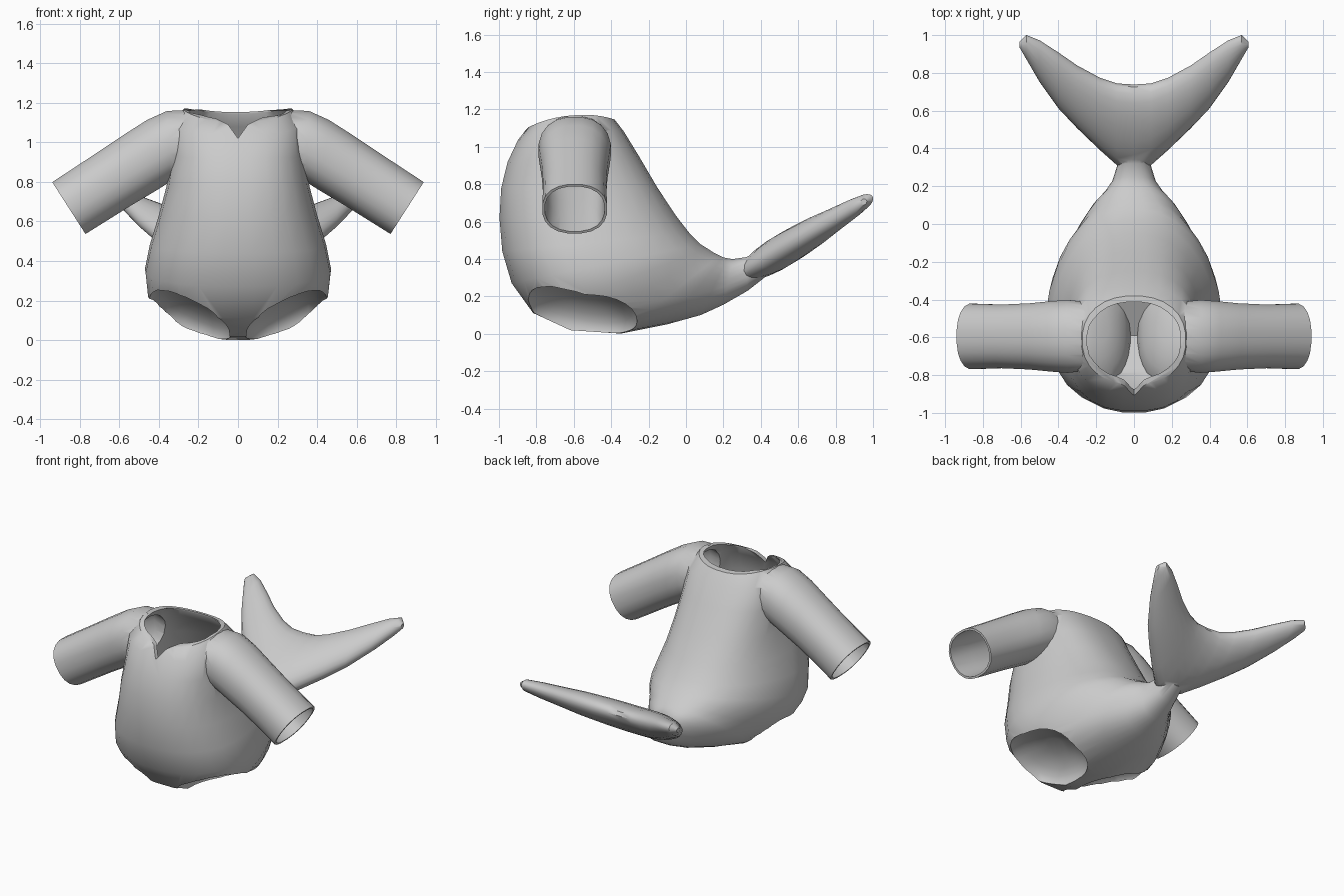
import bpy, bmesh, math
from mathutils import Vector

if "Cube" in bpy.data.objects:
    bpy.data.objects.remove(bpy.data.objects["Cube"])

grey = bpy.data.materials.new("soft_grey")
grey.diffuse_color = (0.6, 0.6, 0.6, 1)
grey.use_nodes = True
grey.node_tree.nodes["Principled BSDF"].inputs["Base Color"].default_value = grey.diffuse_color


def loft(name, rings):
    """Closed solid through a list of equal-length rings of points."""
    bm = bmesh.new()
    loops = [[bm.verts.new(p) for p in r] for r in rings]
    n = len(loops[0])
    for a, b in zip(loops, loops[1:]):
        for i in range(n):
            j = (i + 1) % n
            bm.faces.new((a[i], a[j], b[j], b[i]))
    bm.faces.new(loops[0])
    bm.faces.new(loops[-1])
    bmesh.ops.recalc_face_normals(bm, faces=bm.faces[:])
    me = bpy.data.meshes.new(name)
    bm.to_mesh(me)
    bm.free()
    me.materials.append(grey)
    ob = bpy.data.objects.new(name, me)
    bpy.context.collection.objects.link(ob)
    return ob


def oval(c, u, v, n=28, e=2.0, lift=0.0, egg=0.0):
    """Superellipse around c with half axes u and v, narrowed towards +u by egg."""
    pts = []
    for i in range(n):
        t = 2 * math.pi * (i + 0.5) / n
        co, si = math.cos(t), math.sin(t)
        a = math.copysign(abs(co) ** (2 / e), co)
        b = math.copysign(abs(si) ** (2 / e), si) * (1 - egg * a)
        pts.append(c + u * a + v * b + Vector((0, 0, lift * si * si)))
    return pts


def boolean(ob, other, op):
    bpy.context.view_layer.objects.active = ob
    m = ob.modifiers.new("cut", 'BOOLEAN')
    m.operation, m.solver, m.object = op, 'EXACT', other
    bpy.ops.object.modifier_apply(modifier=m.name)
    bpy.data.objects.remove(other)


# torso and tail root: front (y, z), back (y, z), half width, egg
TORSO = [((-.85, 1.10), (-.38, 1.145), .275, 0), ((-.90, 1.035), (-.33, 1.08), .33, 0),
         ((-.955, .92), (-.25, .95), .34, 0), ((-.99, .78), (-.15, .78), .36, .04),
         ((-1.0, .62), (-.05, .63), .40, .08), ((-.985, .44), (.02, .54), .44, .13),
         ((-.935, .27), (.08, .48), .462, .17), ((-.82, .11), (.12, .455), .445, .2),
         ((-.62, .018), (.15, .435), .385, .22), ((-.35, 0), (.18, .42), .315, .2),
         ((-.10, .05), (.20, .41), .24, .15), ((.08, .10), (.22, .405), .165, .1),
         ((.20, .155), (.25, .40), .115, 0), ((.33, .23), (.32, .41), .085, 0),
         ((.42, .30), (.42, .46), .07, 0)]


def torso_rings(stations, inset=0.0):
    rings = []
    for k, (f, b, w, egg) in enumerate(stations):
        f, b = Vector((0, *f)), Vector((0, *b))
        h = (b - f) / 2
        u = h * (1 - inset / h.length)
        rings.append(oval((f + b) / 2, u, Vector((w - inset, 0, 0)),
                          e=2.5 if 0 < k < 4 else 2.25, egg=egg,
                          lift=(.045, .03)[k] if k < 2 else 0))
    return rings


suit = loft("suit_body", torso_rings(TORSO))

# tail fluke: x, leading y, trailing y, thickness
HALF = [(.09, .315, .74, .17), (.18, .395, .77, .165), (.30, .51, .835, .15),
        (.40, .615, .905, .125), (.50, .755, .97, .10), (.57, .875, .998, .075),
        (.605, .935, .965, .03)]
fluke = [(-x, a, b, t) for x, a, b, t in reversed(HALF)] + [(0, .28, .735, .17)] + HALF
slope = Vector((0, 1, .6))
rings = []
for x, a, b, t in fluke:
    m = (a + b) / 2
    rings.append(oval(Vector((x, m, .315 + .6 * (m - .3))), slope * (b - a) / 2,
                      Vector((0, -.25, .45)) * t, n=20))
boolean(suit, loft("tail_fluke", rings), 'UNION')

# sleeves: top (x, z), bottom (x, z), half depth
SLEEVE = [((.26, 1.165), (.26, .84), .185), ((.36, 1.16), (.34, .80), .195),
          ((.46, 1.115), (.42, .75), .188), ((.57, 1.045), (.53, .685), .177),
          ((.75, .925), (.65, .61), .17), ((.94, .80), (.77, .535), .175)]


def sleeve(name, side, inset=0.0):
    rings = []
    for t, b, d in SLEEVE:
        t, b = Vector((side * t[0], -.595, t[1])), Vector((side * b[0], -.595, b[1]))
        h = (t - b) / 2
        rings.append(oval((t + b) / 2, h * (1 - inset / h.length),
                          Vector((0, d - inset, 0)), n=20, e=2.3))
    if inset:  # run the hollow past the cuff and into the torso
        rings.append([p + Vector((side * .09, 0, -.055)) for p in rings[-1]])
        # stay below the neck rim at the torso end
        rings[0] = [p - Vector((0, 0, .03)) for p in rings[0]]
        rings.insert(0, [p - Vector((side * .06, 0, .02)) for p in rings[0]])
    return loft(name, rings)


for s in (1, -1):
    boolean(suit, sleeve("sleeve", s), 'UNION')


# leg pocket: domed recess running out through the underside
def leg(name, side, grow=0.0):
    n = Vector((side * .43, -.18, -.885)).normalized()
    v = Vector((0, -.6, .12))
    v = (v - n * v.dot(n)).normalized()
    u = n.cross(v)
    c = Vector((side * .25, -.565, .105))
    prof = [(math.sin(a), -math.cos(a) * (.13 + grow))
            for a in (math.pi / 2 * k / 6 for k in range(1, 7))] + [(1, .4)]
    return loft(name, [oval(c + n * d, u * (.23 + grow) * r, v * (.31 + grow) * r, e=2.4)
                       for r, d in prof])


# torso hollow, leaving material around the leg pockets
rings = torso_rings(TORSO[:9], .032)
rings.insert(0, [p + Vector((0, 0, .2)) for p in rings[0]])
hollow = loft("torso_hollow", rings)
for s in (1, -1):
    boolean(hollow, leg("pocket_wall", s, .018), 'DIFFERENCE')
boolean(suit, hollow, 'DIFFERENCE')
for s in (1, -1):
    boolean(suit, leg("leg_pocket", s), 'DIFFERENCE')
    boolean(suit, sleeve("sleeve_hollow", s, .014), 'DIFFERENCE')

# neckline notch
vee = [(0, 1.02), (.05, 1.09), (.12, 1.125), (.12, 1.3), (-.12, 1.3), (-.12, 1.125), (-.05, 1.09)]
boolean(suit, loft("neck_notch", [[Vector((x, y, z)) for x, z in vee] for y in (-1.1, -.65)]),
        'DIFFERENCE')

bpy.ops.object.select_all(action='DESELECT')
suit.select_set(True)
bpy.context.view_layer.objects.active = suit
bpy.ops.object.shade_smooth_by_angle(angle=math.radians(40))
